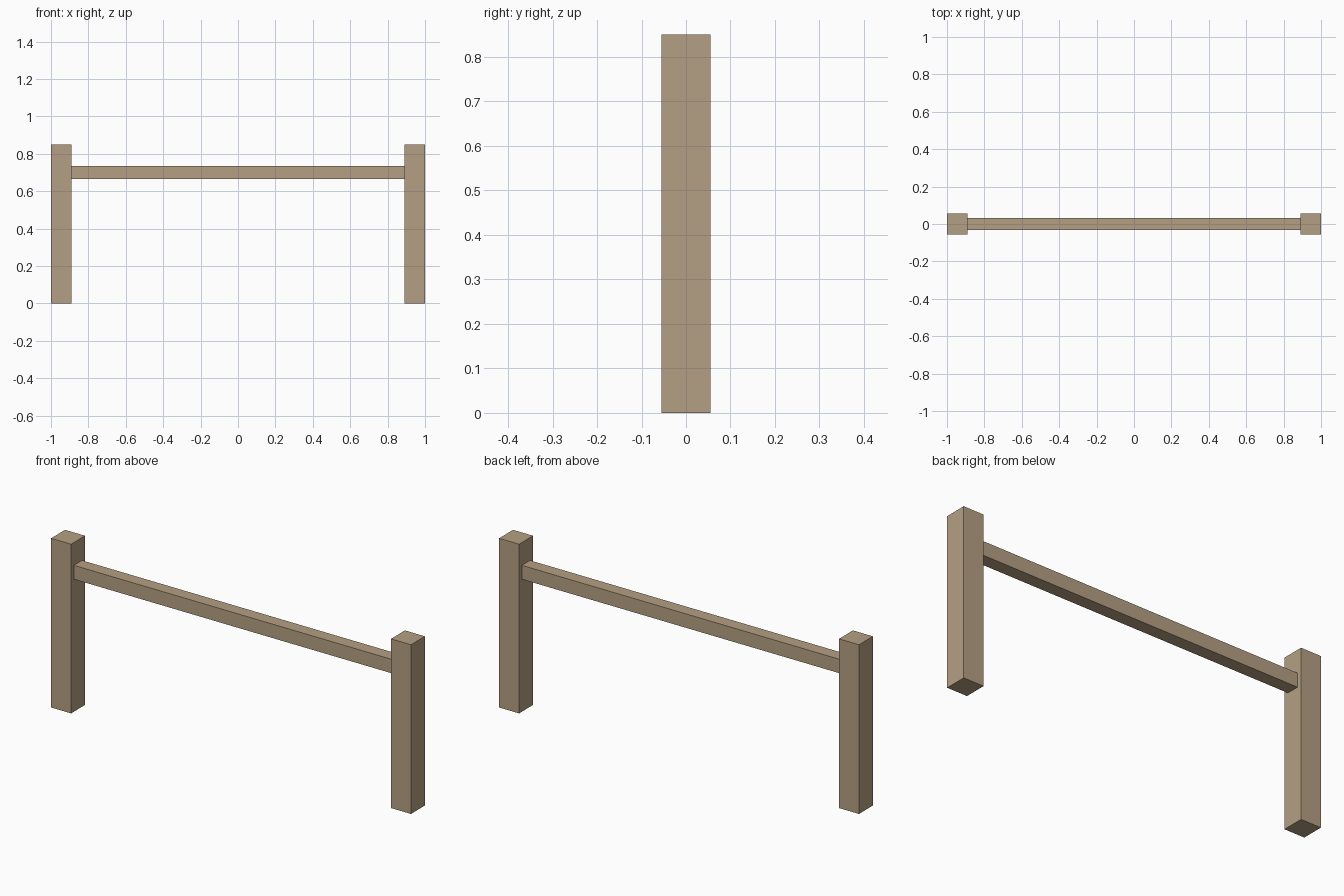
import bpy

if "Cube" in bpy.data.objects:
    bpy.data.objects.remove(bpy.data.objects["Cube"])

wood = bpy.data.materials.new("tan_wood")
wood.diffuse_color = (0.462, 0.352, 0.227, 1.0)
wood.use_nodes = True
wood.node_tree.nodes["Principled BSDF"].inputs["Base Color"].default_value = wood.diffuse_color


def box(name, center, size):
    bpy.ops.mesh.primitive_cube_add(size=1, location=center)
    obj = bpy.context.object
    obj.name = name
    obj.scale = size
    bpy.ops.object.transform_apply(location=False, rotation=False, scale=True)
    obj.data.materials.append(wood)
    return obj


POST = 0.111     # square post width
HEIGHT = 0.85

# Upright posts at both ends
for name, side in (("left_post", -1), ("right_post", 1)):
    box(name, (side * (1 - POST / 2), 0, HEIGHT / 2), (POST, POST, HEIGHT))

# Horizontal rail between the inner post faces
box("rail", (0, 0, 0.70), (2 - 2 * POST, 0.065, 0.07))
